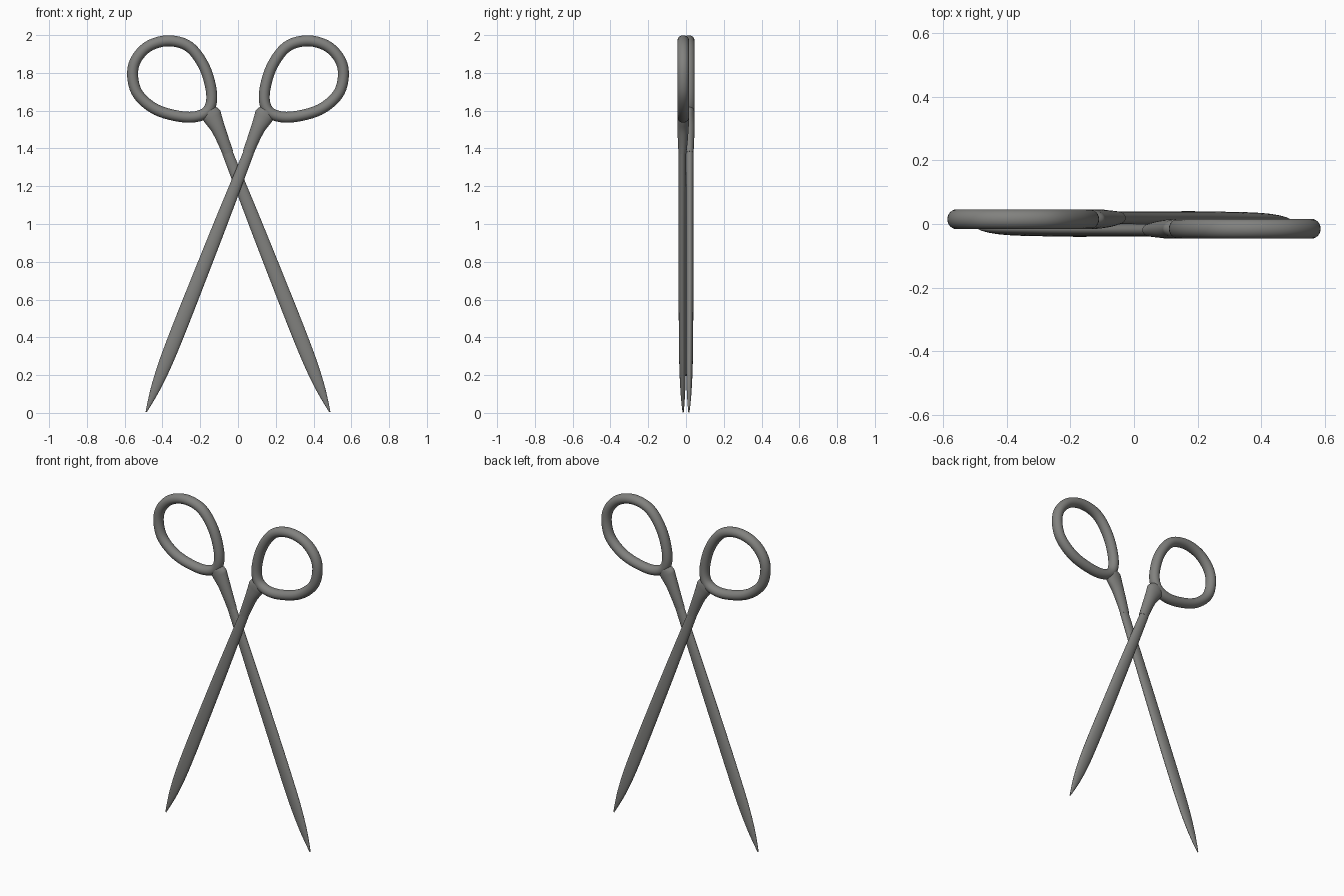
import bpy, bmesh, math
from mathutils import Vector

if "Cube" in bpy.data.objects:
    bpy.data.objects.remove(bpy.data.objects["Cube"])

steel = bpy.data.materials.new("grey_steel")
steel.diffuse_color = (0.22, 0.22, 0.21, 1)
steel.use_nodes = True
steel.node_tree.nodes["Principled BSDF"].inputs["Base Color"].default_value = steel.diffuse_color


def spline(points, steps, closed=False):
    """Catmull-Rom interpolation of tuples of any length."""
    n = len(points)
    out = []
    for i in range(n if closed else n - 1):
        ids = [i - 1, i, i + 1, i + 2]
        p = [points[k % n] if closed else points[min(max(k, 0), n - 1)] for k in ids]
        for s in range(steps):
            t = s / steps
            out.append(tuple(0.5 * (2 * b + (c - a) * t + (2 * a - 5 * b + 4 * c - d) * t * t
                                    + (3 * b - a - 3 * c + d) * t ** 3)
                             for a, b, c, d in zip(*p)))
    if not closed:
        out.append(points[-1])
    return out


def loft(name, stations, turn, closed=False, sides=24):
    """Sweep ellipses (x, z, y, half width, half depth) along the x-z plane."""
    bm = bmesh.new()
    n = len(stations)
    rings = []
    for i, (x, z, y, w, d) in enumerate(stations):
        a = stations[(i - 1) % n] if closed else stations[max(i - 1, 0)]
        b = stations[(i + 1) % n] if closed else stations[min(i + 1, n - 1)]
        t = Vector((b[0] - a[0], b[1] - a[1])).normalized()
        ring = []
        for k in range(sides):
            ang = 2 * math.pi * k / sides
            u, v = w * math.cos(ang), d * math.sin(ang)
            ring.append(bm.verts.new((turn * (x + t.y * u), turn * (y + v), z - t.x * u)))
        rings.append(ring)
    for i in range(n if closed else n - 1):
        r, q = rings[i], rings[(i + 1) % n]
        for k in range(sides):
            j = (k + 1) % sides
            bm.faces.new((r[k], r[j], q[j], q[k]))
    if not closed:
        bm.faces.new(rings[0])
        bm.faces.new(rings[-1])
    bmesh.ops.recalc_face_normals(bm, faces=bm.faces)
    mesh = bpy.data.meshes.new(name)
    bm.to_mesh(mesh)
    bm.free()
    mesh.materials.append(steel)
    ob = bpy.data.objects.new(name, mesh)
    bpy.context.collection.objects.link(ob)
    bpy.ops.object.select_all(action='DESELECT')
    ob.select_set(True)
    bpy.context.view_layer.objects.active = ob
    bpy.ops.object.shade_smooth_by_angle(angle=math.radians(40))
    return ob


# Finger ring centreline (x, z)
ring_path = [(0.365, 1.970), (0.470, 1.943), (0.539, 1.872), (0.558, 1.785), (0.528, 1.685),
             (0.430, 1.604), (0.290, 1.567), (0.195, 1.576), (0.147, 1.622), (0.142, 1.710),
             (0.180, 1.835), (0.258, 1.938)]
# Neck joining ring and blade
neck = [(0.053, 1.375, -0.019, 0.029, 0.021), (0.078, 1.440, -0.017, 0.032, 0.026),
        (0.106, 1.507, -0.016, 0.038, 0.030), (0.130, 1.555, -0.015, 0.048, 0.031),
        (0.142, 1.580, -0.015, 0.052, 0.031), (0.152, 1.602, -0.015, 0.040, 0.028),
        (0.157, 1.612, -0.015, 0.020, 0.015)]


# Blade: (z, y, half width, half depth) along a straight axis
def blade_x(z):
    return -0.488 + 0.395 * z


blade = [(blade_x(z), z, y, w, d) for z, y, w, d in [
    (1.380, -0.020, 0.028, 0.020), (1.270, -0.020, 0.030, 0.020), (1.000, -0.020, 0.035, 0.020),
    (0.700, -0.020, 0.038, 0.020), (0.450, -0.019, 0.039, 0.019), (0.270, -0.018, 0.036, 0.018),
    (0.140, -0.017, 0.026, 0.014), (0.050, -0.016, 0.012, 0.008), (0.004, -0.015, 0.003, 0.003)]]

# The second half is the first turned half a revolution about z
for side, turn in (("right", 1), ("left", -1)):
    ring = [(x, z, -0.015, 0.029, 0.031) for x, z in spline(ring_path, 6, True)]
    loft(side + "_finger_ring", ring, turn, closed=True)
    loft(side + "_handle_neck", spline(neck, 5), turn)
    loft(side + "_handle_blade", spline(blade, 6), turn)
